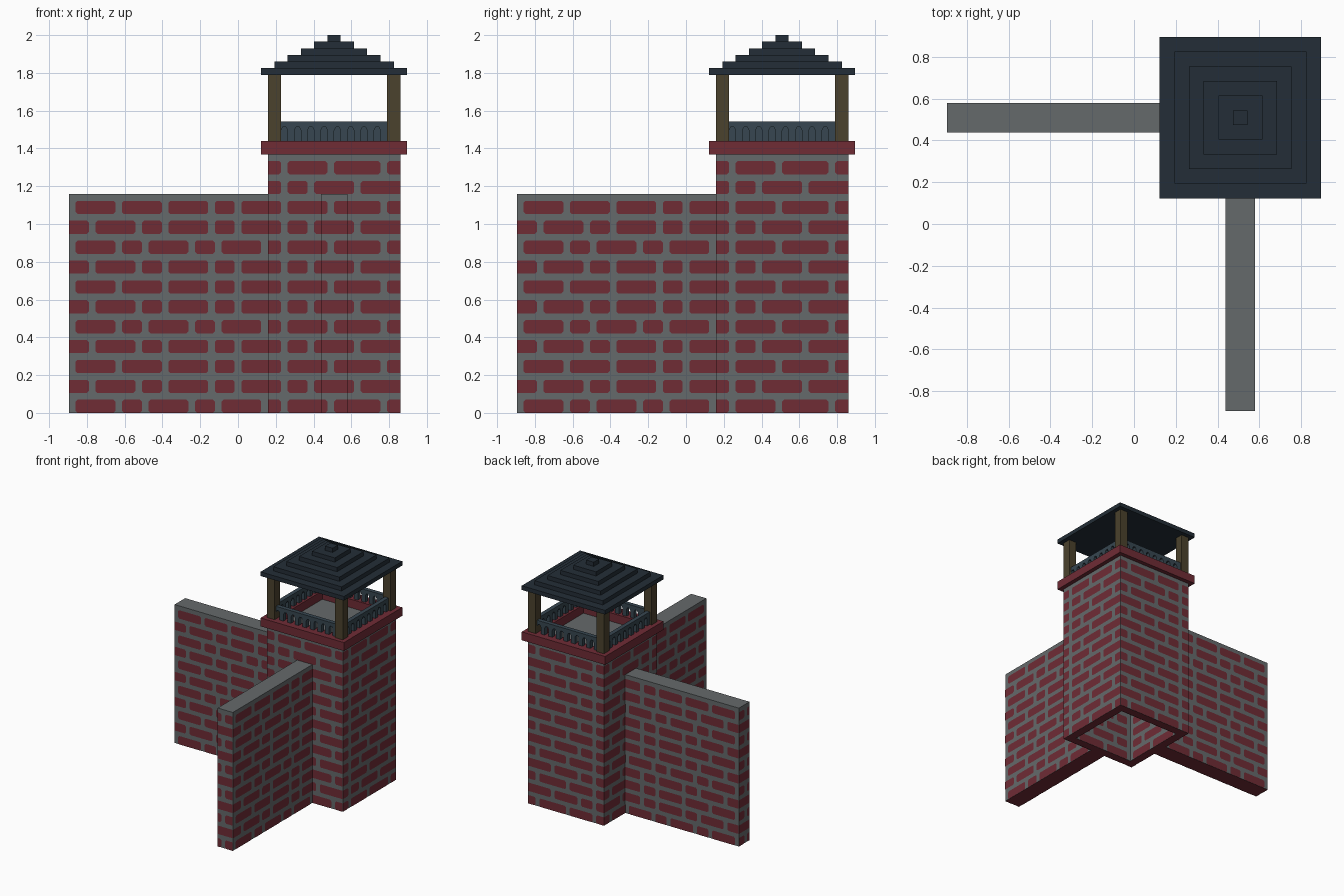
import bpy
import bmesh
from mathutils import Matrix, Vector

if "Cube" in bpy.data.objects:
    bpy.data.objects.remove(bpy.data.objects["Cube"])

V = 2 / 57          # one building module; all sizes below are in modules
C = 14.5            # tower centre in x and y
EDGE = -25.5        # free end of both walls


def material(name, rgb):
    m = bpy.data.materials.new(name)
    m.use_nodes = True
    m.diffuse_color = (*rgb, 1)
    bsdf = m.node_tree.nodes["Principled BSDF"]
    bsdf.inputs["Base Color"].default_value = (*rgb, 1)
    bsdf.inputs["Roughness"].default_value = 0.9
    return m


MORTAR = material("mortar grey", (0.13, 0.142, 0.147))
BRICK = material("brick red", (0.16, 0.025, 0.036))
ROOF = material("roof slate", (0.017, 0.027, 0.038))
RAIL = material("railing blue grey", (0.038, 0.062, 0.082))
WOOD = material("post wood", (0.07, 0.054, 0.026))


def finish(name, bm, *mats):
    bmesh.ops.scale(bm, vec=(V, V, V), verts=bm.verts)
    me = bpy.data.meshes.new(name)
    bm.to_mesh(me)
    bm.free()
    for m in mats:
        me.materials.append(m)
    ob = bpy.data.objects.new(name, me)
    bpy.context.collection.objects.link(ob)
    return ob


def add_box(bm, lo, hi):
    lo, hi = Vector(lo), Vector(hi)
    mat = Matrix.Translation((lo + hi) / 2) @ Matrix.Diagonal((*(hi - lo), 1))
    bmesh.ops.create_cube(bm, size=1, matrix=mat)


def add_ring(bm, outer, inner, z0, z1):
    # square tube around the tower axis
    corners = ((-1, -1), (1, -1), (1, 1), (-1, 1))
    loops = [[bm.verts.new((C + sx * h, C + sy * h, z)) for sx, sy in corners]
             for h, z in ((outer, z0), (outer, z1), (inner, z1), (inner, z0))]
    for i in range(4):
        a, b = loops[i], loops[(i + 1) % 4]
        for j in range(4):
            k = (j + 1) % 4
            bm.faces.new((a[j], a[k], b[k], b[j]))


def red_underside(bm):
    bm.normal_update()
    for f in bm.faces:
        if f.normal.z < -0.5:
            f.material_index = 1


# Brick lengths along a course: first gap, then bricks one module apart
EVEN = (1, (6, 3, 6, 3, 6, 2, 6, 7, 2))
LONG = (1, (6, 6, 6, 3, 6, 6, 7, 2))
ODD = (0, (3, 6, 3, 6, 3, 6, 3, 6, 6))
COURSES = (EVEN, ODD, LONG, ODD)


def brick_panel(bm, axis, pos, sign, lo, hi, top):
    # flat bricks with clipped corners on one wall face
    for row in range(int((top + 1) // 3)):
        z0, z1 = 3 * row, 3 * row + 2
        gap, lengths = COURSES[row % 4]
        u = EDGE + gap
        for n in lengths:
            a, b = max(u, lo), min(u + n, hi)
            u += n + 1
            if b - a < 0.3:
                continue
            ca = 0.3 if a > lo else 0
            cb = 0.3 if b < hi else 0
            outline = dict.fromkeys((
                (a + ca, z0), (b - cb, z0), (b, z0 + cb), (b, z1 - cb),
                (b - cb, z1), (a + ca, z1), (a, z1 - ca), (a, z0 + ca)))
            p = pos + sign * 0.05
            f = bm.faces.new([bm.verts.new((p, s, z) if axis == 0 else (s, p, z))
                              for s, z in outline])
            f.normal_update()
            if f.normal[axis] * sign < 0:
                f.normal_flip()


# Tower shaft: hollow, red on the underside
bm = bmesh.new()
add_ring(bm, 10, 8, 0, 39)
red_underside(bm)
finish("tower_shaft", bm, MORTAR, BRICK)

# Tower bricks, outside and inside
bm = bmesh.new()
for axis in (0, 1):
    for side in (-1, 1):
        brick_panel(bm, axis, C + side * 10, side, C - 10, C + 10, 39)
        brick_panel(bm, axis, C + side * 8, -side, C - 8, C + 8, 37)
finish("tower_bricks", bm, BRICK)

# Lookout floor
bm = bmesh.new()
add_box(bm, (C - 8, C - 8, 37), (C + 8, C + 8, 39))
finish("lookout_floor", bm, MORTAR)

# Two walls meeting at the tower
for axis, name in ((0, "side_wall"), (1, "front_wall")):
    lo, hi = [C - 2, C - 2, 0], [C + 2, C + 2, 33]
    lo[axis], hi[axis] = EDGE, C - 10
    bm = bmesh.new()
    add_box(bm, lo, hi)
    red_underside(bm)
    finish(name, bm, MORTAR, BRICK)
    bm = bmesh.new()
    for side in (-1, 1):
        brick_panel(bm, 1 - axis, C + side * 2, side, EDGE, C - 10, 33)
    brick_panel(bm, axis, EDGE, -1, C - 2, C + 2, 33)
    finish(name + "_bricks", bm, BRICK)

# Projecting cap around the tower top
bm = bmesh.new()
add_ring(bm, 11, 8, 39, 41)
finish("tower_cap", bm, BRICK)

# Corner posts
bm = bmesh.new()
for sx in (-9, 9):
    for sy in (-9, 9):
        add_box(bm, (C + sx - 1, C + sy - 1, 41), (C + sx + 1, C + sy + 1, 51))
finish("roof_posts", bm, WOOD)

# Railing: arched profile extruded, then turned to all four sides
profile = [(-8, 44)]
for i in range(8):
    a = 2 * i - 8
    arch = [(a, 41), (a, 42.6), (a + 0.25, 43.1), (a + 0.75, 43.1),
            (a + 1, 42.6), (a + 1, 41)]
    profile += arch[1:] if i == 0 else arch
profile += [(8, 41), (8, 44)]
for turn, name in enumerate(("front", "left", "back", "right")):
    bm = bmesh.new()
    face = bm.faces.new([bm.verts.new((x, -9.5, z)) for x, z in profile])
    ext = bmesh.ops.extrude_face_region(bm, geom=[face], use_keep_orig=True)
    moved = [g for g in ext["geom"] if isinstance(g, bmesh.types.BMVert)]
    bmesh.ops.translate(bm, vec=(0, 1, 0), verts=moved)
    bmesh.ops.recalc_face_normals(bm, faces=bm.faces)
    spin = Matrix.Translation((C, C, 0)) @ Matrix.Rotation(turn * 1.5707963, 4, "Z")
    bmesh.ops.transform(bm, matrix=spin, verts=bm.verts)
    finish(name + "_railing", bm, RAIL)

# Stepped roof
bm = bmesh.new()
for i in range(6):
    h = 11 - 2 * i
    add_box(bm, (C - h, C - h, 51 + i), (C + h, C + h, 52 + i))
finish("stepped_roof", bm, ROOF)
